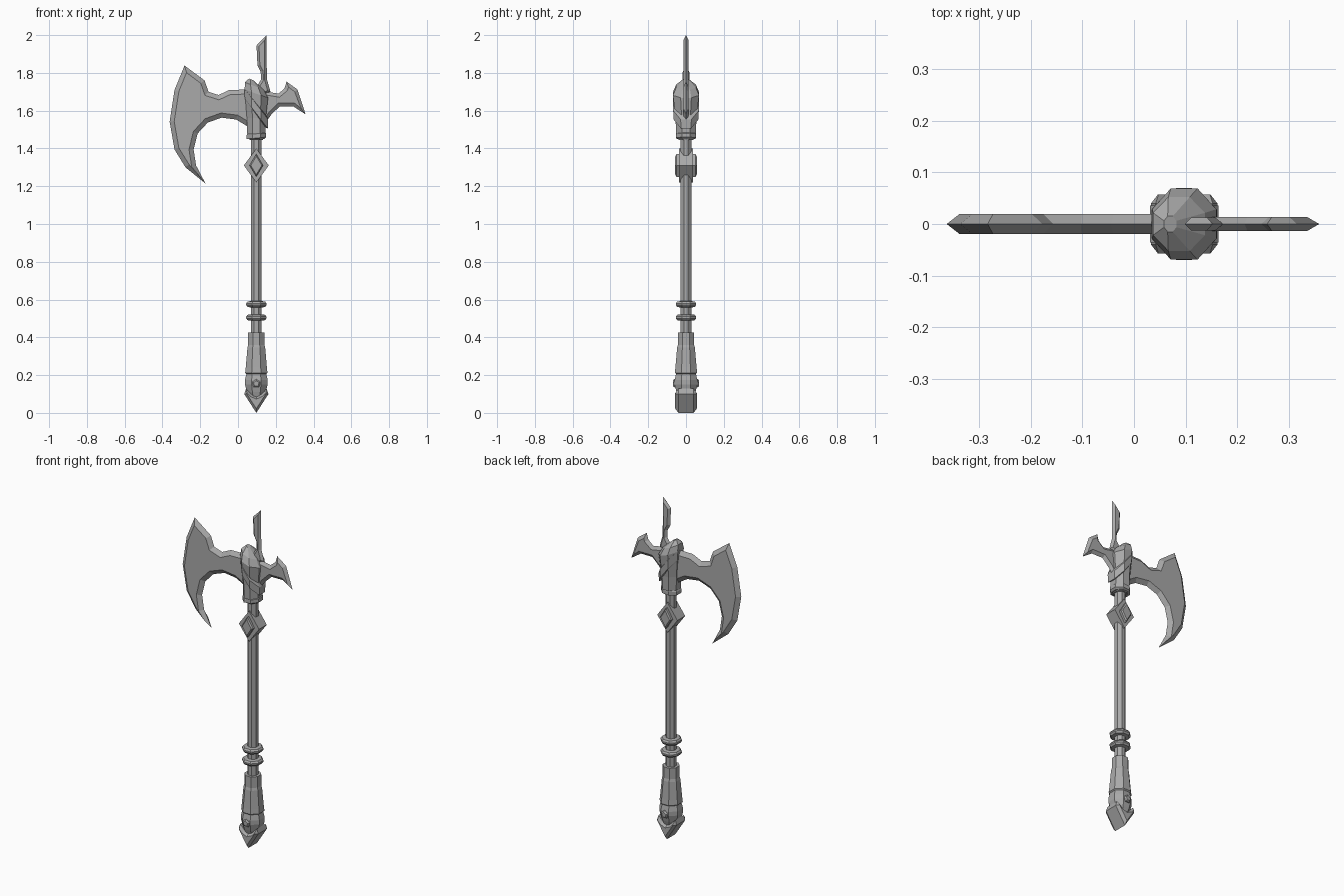
import bpy, bmesh, math
from mathutils import Vector

if "Cube" in bpy.data.objects:
    bpy.data.objects.remove(bpy.data.objects["Cube"])

steel = bpy.data.materials.new("steel grey")
steel.use_nodes = True
GREY = (0.4, 0.4, 0.4, 1)
steel.diffuse_color = GREY
steel.node_tree.nodes["Principled BSDF"].inputs["Base Color"].default_value = GREY
CX = 0.097  # shaft axis


def finish(name, bm):
    bmesh.ops.remove_doubles(bm, verts=bm.verts, dist=1e-5)
    bmesh.ops.recalc_face_normals(bm, faces=bm.faces)
    mesh = bpy.data.meshes.new(name)
    bm.to_mesh(mesh)
    bm.free()
    mesh.materials.append(steel)
    obj = bpy.data.objects.new(name, mesh)
    bpy.context.collection.objects.link(obj)
    return obj


def loft(name, rings):
    """Skin a list of equal-length point rings and cap both ends."""
    bm = bmesh.new()
    loops = [[bm.verts.new(p) for p in ring] for ring in rings]
    n = len(loops[0])
    for a, b in zip(loops, loops[1:]):
        for i in range(n):
            j = (i + 1) % n
            bm.faces.new((a[i], a[j], b[j], b[i]))
    bm.faces.new(loops[0])
    bm.faces.new(loops[-1])
    return finish(name, bm)


def octagon(rx, ry, z, x=CX, slope=0.0, sides=8):
    ring = []
    for i in range(sides):
        a = 2 * math.pi * (i + 0.5) / sides
        k = 1 / math.cos(math.pi / sides)
        dx = rx * k * math.cos(a)
        ring.append((x + dx, ry * k * math.sin(a), z + slope * dx))
    return ring


def turned(name, profile):
    return loft(name, [octagon(r, r, z) for r, z in profile])


def inset(points, d):
    """Move a clockwise outline inwards, with limited mitres at sharp tips."""
    pts = [Vector(p) for p in points]
    out = []
    for i, p in enumerate(pts):
        e1 = (p - pts[i - 1]).normalized()
        e2 = (pts[(i + 1) % len(pts)] - p).normalized()
        n1, n2 = Vector((e1.y, -e1.x)), Vector((e2.y, -e2.x))
        m = (n1 + n2).normalized()
        out.append(p + m * d / max(m.dot(n1), 0.45))
    return out


def plate(name, outline, half, bevel=0.0, edge=0.0):
    """Flat piece in the XZ plane whose rim is bevelled down to the edge thickness."""
    inner = inset(outline, bevel) if bevel else outline
    levels = [(inner, -half), (outline, -edge), (outline, edge), (inner, half)]
    if not bevel:
        levels = [levels[0], levels[3]]
    elif not edge:
        levels.pop(2)
    return loft(name, [[(x, y, z) for x, z in pts] for pts, y in levels])


def diamond(name, w, h, z, half, **kw):
    return plate(name, [(CX - w, z), (CX, z + h), (CX + w, z), (CX, z - h)], half, **kw)


# Crescent blade with its arm
plate("crescent_blade", [
    (-.283, 1.839), (-.177, 1.76), (-.156, 1.70), (-.103, 1.683), (-.045, 1.71), (.09, 1.712),
    (.09, 1.48), (.045, 1.52), (-.01, 1.553), (-.087, 1.563), (-.16, 1.537), (-.214, 1.479),
    (-.235, 1.394), (-.222, 1.31), (-.172, 1.214),
    (-.278, 1.30), (-.336, 1.394), (-.362, 1.542), (-.336, 1.71)], .019, .024)

# Rear hook
plate("rear_hook", [
    (.11, 1.70), (.156, 1.70), (.214, 1.69), (.246, 1.717), (.257, 1.754), (.315, 1.712),
    (.358, 1.58), (.294, 1.622), (.22, 1.622), (.177, 1.58), (.12, 1.50)], .014, .018)

# Top spike
plate("top_spike", [
    (.098, 1.945), (.152, 2.0), (.152, 1.834), (.154, 1.764), (.172, 1.70), (.09, 1.66),
    (.09, 1.712), (.122, 1.765), (.12, 1.807), (.103, 1.84)], .013, .013)

# Head socket with a sloping ridged top, and a slanted strap around it
loft("head_socket", [
    octagon(.035, .038, 1.445), octagon(.048, .053, 1.48), octagon(.05, .055, 1.56),
    octagon(.062, .069, 1.69, slope=-.35), octagon(.05, .052, 1.73, .087, -.4),
    octagon(.012, .015, 1.765, .07, -.4)])
loft("head_strap", [
    octagon(.05, .052, 1.575, slope=-1.3), octagon(.061, .065, 1.585, slope=-1.3),
    octagon(.063, .068, 1.635, slope=-1.3), octagon(.05, .054, 1.645, slope=-1.3)])
loft("socket_rim", [
    octagon(.042, .044, 1.45), octagon(.052, .054, 1.455, slope=.1),
    octagon(.052, .054, 1.475, slope=.1), octagon(.042, .044, 1.49)])

# Diamond ornament around the shaft
diamond("diamond_guard", .066, .09, 1.31, .036)
diamond("diamond_boss", .036, .06, 1.31, .057, bevel=.006, edge=.05)

# Shaft and its two rings
turned("shaft", [(.028, .40), (.028, 1.52)])
for i, z in enumerate((.505, .575)):
    turned(f"shaft_ring_{i + 1}", [(.03, z - .017), (.047, z - .014), (.054, z - .004),
                                   (.054, z + .004), (.047, z + .014), (.03, z + .017)])

# Grip and bulb
turned("grip", [(.052, .205), (.059, .212), (.056, .24), (.047, .345), (.043, .36), (.043, .425)])
turned("grip_bulb", [(.04, .08), (.05, .11), (.06, .15), (.06, .175), (.052, .21)])

# Round studs on the front and back of the bulb
stud = [(CX + .024 * math.sin(a), .155 + .024 * math.cos(a))
        for a in (2 * math.pi * i / 5 for i in range(5))]
plate("bulb_studs", stud, .07, .007, .062)

# Wedge pommel
plate("pommel", [
    (CX - .064, .10), (CX - .055, .128), (CX - .026, .098), (CX, .086), (CX + .026, .098),
    (CX + .055, .128), (CX + .064, .10), (CX, 0)], .057, .012, .04)
